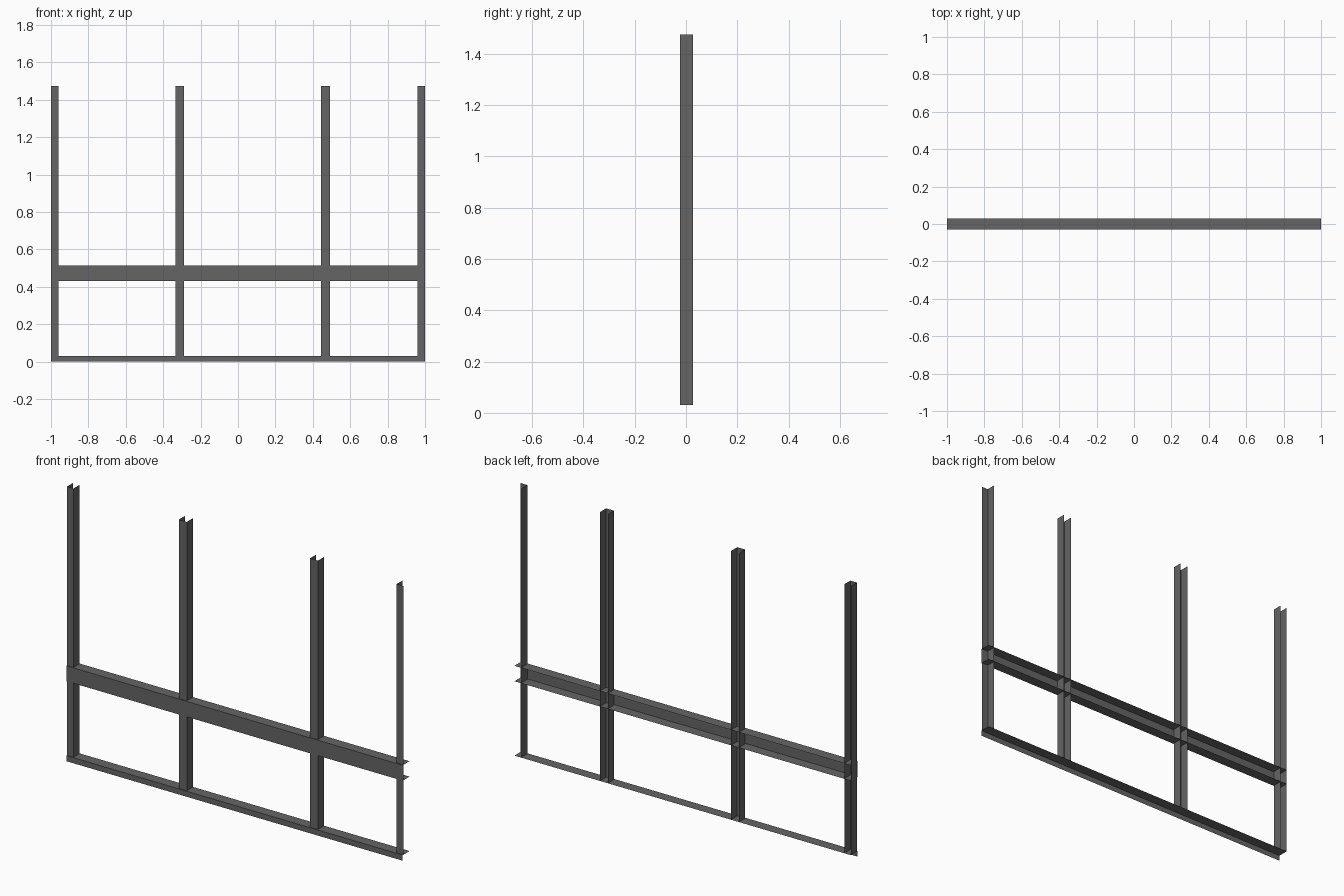
import bpy
import bmesh
from mathutils import Vector

cube = bpy.data.objects.get("Cube")
if cube:
    bpy.data.objects.remove(cube, do_unlink=True)

steel = bpy.data.materials.new("dark_grey_steel")
steel.use_nodes = True
grey = (0.13, 0.13, 0.13, 1)
steel.diffuse_color = grey
steel.node_tree.nodes["Principled BSDF"].inputs["Base Color"].default_value = grey


def folded_sheet(name, profile, along):
    """Sweep an open profile in a straight line to make a folded sheet."""
    bm = bmesh.new()
    verts = [bm.verts.new(p) for p in profile]
    edges = [bm.edges.new(pair) for pair in zip(verts, verts[1:])]
    swept = bmesh.ops.extrude_edge_only(bm, edges=edges)["geom"]
    moved = [g for g in swept if isinstance(g, bmesh.types.BMVert)]
    bmesh.ops.translate(bm, verts=moved, vec=Vector(along))
    bmesh.ops.recalc_face_normals(bm, faces=bm.faces)
    # The outer front sheet faces forward
    front = min(bm.faces, key=lambda f: f.calc_center_median().y)
    if front.normal.y > 0:
        bmesh.ops.reverse_faces(bm, faces=bm.faces)
    mesh = bpy.data.meshes.new(name)
    bm.to_mesh(mesh)
    bm.free()
    mesh.materials.append(steel)
    obj = bpy.data.objects.new(name, mesh)
    bpy.context.collection.objects.link(obj)


FRONT, BACK = -0.029, 0.029
POST_FRONT, POST_BACK = -0.024, 0.027
FLOOR, TOP = 0.03, 1.475

# Upright channels, open at the back
posts = {"right_end_post": (-1, -0.961),
         "right_middle_post": (-0.335, -0.288),
         "left_middle_post": (0.445, 0.492)}
for name, (x0, x1) in posts.items():
    section = [(x0, POST_BACK, FLOOR), (x0, POST_FRONT, FLOOR),
               (x1, POST_FRONT, FLOOR), (x1, POST_BACK, FLOOR)]
    folded_sheet(name, section, (0, 0, TOP - FLOOR))

# The last upright is an angle without an outer side
folded_sheet("left_end_post",
             [(0.961, POST_BACK, FLOOR), (0.961, POST_FRONT, FLOOR), (1, POST_FRONT, FLOOR)],
             (0, 0, TOP - FLOOR))

# Wide cross rail, open at the back
folded_sheet("cross_rail",
             [(-1, BACK, 0.43), (-1, FRONT, 0.43), (-1, FRONT, 0.513), (-1, BACK, 0.513)],
             (2, 0, 0))

# Bottom rail with a lip hanging down at the front
folded_sheet("bottom_rail",
             [(-1, BACK, FLOOR), (-1, FRONT, FLOOR), (-1, FRONT, 0)],
             (2, 0, 0))
